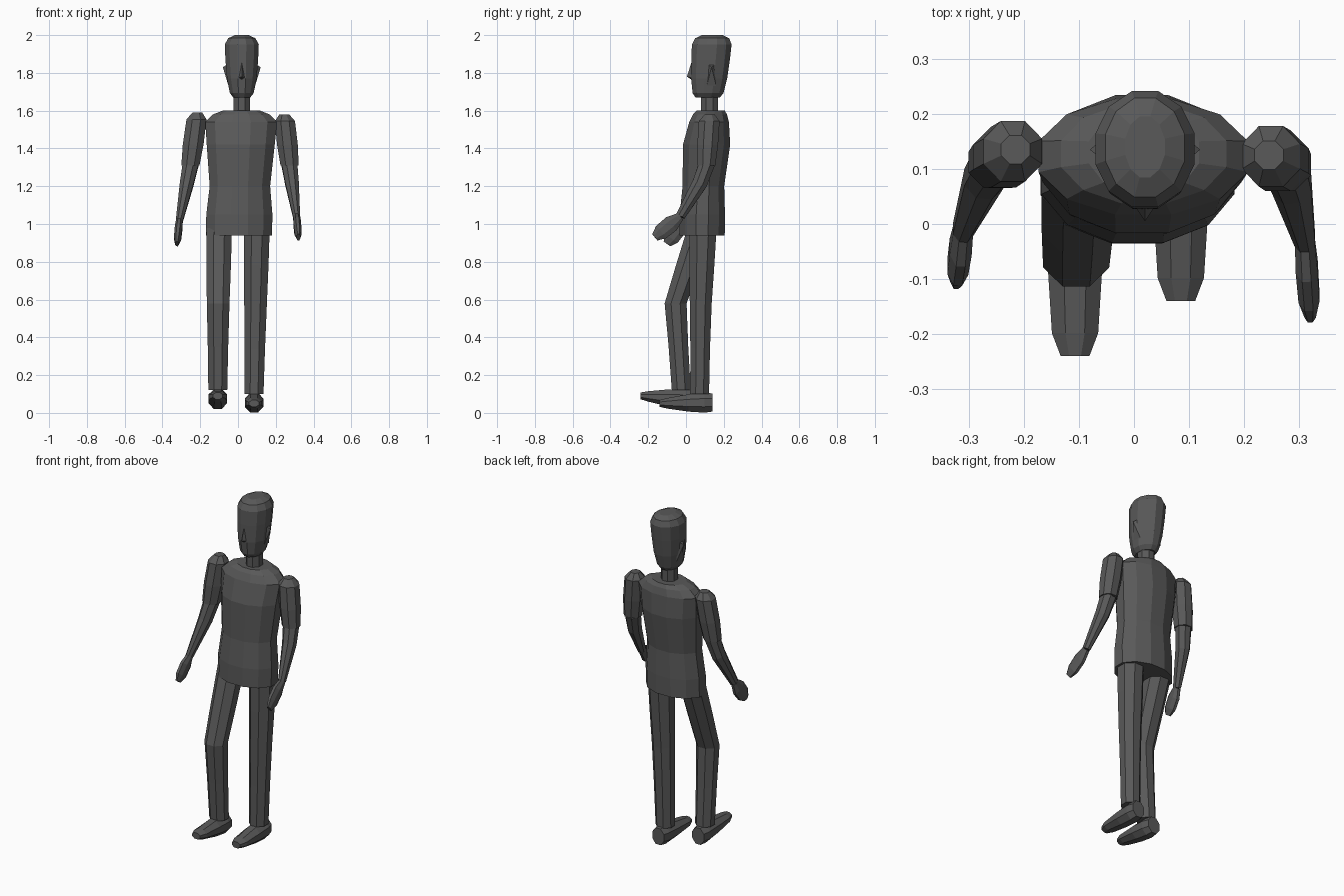
import bpy, bmesh, math
from mathutils import Vector

if "Cube" in bpy.data.objects:
    bpy.data.objects.remove(bpy.data.objects["Cube"], do_unlink=True)

grey = bpy.data.materials.new("dark_grey")
grey.use_nodes = True
grey.diffuse_color = (0.1, 0.1, 0.1, 1)
shader = grey.node_tree.nodes["Principled BSDF"]
shader.inputs["Base Color"].default_value = grey.diffuse_color

UP, BACK = Vector((0, 0, 1)), Vector((0, 1, 0))


def finish(name, bm):
    """Turn a bmesh into a flat shaded grey object."""
    bmesh.ops.recalc_face_normals(bm, faces=bm.faces)
    mesh = bpy.data.meshes.new(name)
    bm.to_mesh(mesh)
    bm.free()
    mesh.materials.append(grey)
    obj = bpy.data.objects.new(name, mesh)
    bpy.context.collection.objects.link(obj)
    return obj


def add_ring(bm, centre, direction, width, depth, sides):
    """Polygon around a centre, square to the direction, with flats facing out."""
    across = Vector((1, 0, 0))
    across = (across - direction * across.dot(direction)).normalized()
    along = direction.cross(across)
    grow = 1 / math.cos(math.pi / sides)
    verts = []
    for k in range(sides):
        angle = math.tau * (k + 0.5) / sides
        offset = across * width * math.cos(angle) + along * depth * math.sin(angle)
        verts.append(bm.verts.new(centre + offset * grow))
    return verts


def loft(name, sections, direction, sides=8):
    """Skin a row of (centre, half width, half depth) rings and cap both ends."""
    bm = bmesh.new()
    rings = [add_ring(bm, Vector(centre), direction, width, depth, sides)
             for centre, width, depth in sections]
    for lower, upper in zip(rings, rings[1:]):
        for k in range(sides):
            following = (k + 1) % sides
            bm.faces.new((lower[k], lower[following], upper[following], upper[k]))
    bm.faces.new(rings[0])
    bm.faces.new(rings[-1])
    return finish(name, bm)


def limb(name, start, end, stations, direction=None, bulge=0):
    """Loft along a line; stations are (fraction, half width, half depth)."""
    start, end = Vector(start), Vector(end)
    heading = direction or (end - start).normalized()
    sections = []
    for fraction, width, depth in stations:
        bow = BACK * bulge * math.sin(math.pi * fraction)
        sections.append((start.lerp(end, fraction) + bow, width, depth))
    return loft(name, sections, heading)


def lump(name, points):
    """Convex solid through a few points."""
    bm = bmesh.new()
    bmesh.ops.convex_hull(bm, input=[bm.verts.new(point) for point in points])
    return finish(name, bm)


# Torso, narrow at the waist and leaning back towards the collar
hem, collar = 0.94, 1.6
torso_rows = []
for height, width, depth in ((hem, 0.175, 0.12), (1.05, 0.175, 0.12), (1.2, 0.16, 0.11),
                             (1.42, 0.18, 0.125), (1.54, 0.19, 0.105),
                             (1.58, 0.15, 0.09), (collar, 0.1, 0.075)):
    rise = (height - hem) / (collar - hem)
    centre = (0.005 + 0.013 * rise, 0.085 + 0.045 * rise ** 2, height)
    torso_rows.append((centre, width, depth))
loft("torso", torso_rows, UP, sides=12)

# Neck
middle = 0.02
loft("neck", [((middle, 0.125, height), 0.043, 0.045) for height in (1.56, 1.7)], UP)

# Head, widening from the chin and rounded at the crown
chin, crown = 1.67, 2
head_rows = []
for rise, size in ((0, 0.5), (0.07, 0.7), (0.3, 0.87), (0.6, 0.96), (0.85, 1), (0.95, 0.8), (1, 0.4)):
    centre = (middle, 0.115 + 0.025 * rise, chin + (crown - chin) * rise)
    head_rows.append((centre, 0.09 * size, 0.105 * size ** 0.7))
loft("head", head_rows, UP, sides=12)

# Nose and ears
lump("nose", [(middle, 0.005, 1.78), (middle, 0.03, 1.86), (middle, 0.05, 1.75)]
     + [(middle + side * 0.03, 0.05, 1.77) for side in (-1, 1)])
for label, side in (("left", 1), ("right", -1)):
    inner = middle + side * 0.07
    rim = [(inner, y, z) for y in (0.11, 0.16) for z in (1.73, 1.85)]
    lump(label + "_ear", rim + [(middle + side * 0.1, 0.135, 1.83)])


def build_arm(label, shoulder, elbow, wrist, fingertip):
    limb(label + "_upper_arm", shoulder, elbow,
         ((0, 0.026, 0.026), (0.13, 0.053, 0.055), (0.6, 0.055, 0.055), (1, 0.048, 0.047)), UP)
    limb(label + "_forearm", elbow, wrist,
         ((-0.05, 0.042, 0.042), (0.35, 0.036, 0.04), (1, 0.019, 0.025)), bulge=0.015)
    limb(label + "_hand", wrist, fingertip,
         ((0, 0.018, 0.022), (0.35, 0.02, 0.044), (0.75, 0.019, 0.042), (1, 0.01, 0.022)))


def build_leg(label, hip, knee, ankle):
    limb(label + "_thigh", hip, knee, ((0, 0.068, 0.072), (0.5, 0.065, 0.066), (1, 0.06, 0.058)), UP)
    limb(label + "_shin", knee, ankle, ((0, 0.06, 0.058), (0.5, 0.054, 0.052), (1, 0.05, 0.05)), UP)


def build_shoe(label, heel, toe):
    limb(label + "_shoe", heel, toe,
         ((0, 0.038, 0.048), (0.15, 0.049, 0.053), (0.45, 0.049, 0.046),
          (0.85, 0.042, 0.028), (1, 0.026, 0.018)), BACK)


# Arms, hanging with the hands forward
build_arm("left", (0.245, 0.125, 1.58), (0.273, 0.108, 1.31), (0.31, -0.03, 1.04), (0.32, -0.165, 0.93))
build_arm("right", (-0.215, 0.135, 1.59), (-0.252, 0.112, 1.31), (-0.31, -0.01, 1.02), (-0.323, -0.1, 0.895))

# Legs, the right one stepping forward
build_leg("left", (0.1, 0.09, 0.98), (0.093, 0.078, 0.58), (0.085, 0.072, 0.1))
build_leg("right", (-0.1, 0.08, 0.98), (-0.105, -0.055, 0.58), (-0.107, -0.025, 0.12))

# Shoes narrowing to the toe
build_shoe("left", (0.085, 0.14, 0.055), (0.085, -0.14, 0.05))
build_shoe("right", (-0.107, 0.04, 0.07), (-0.107, -0.24, 0.09))
